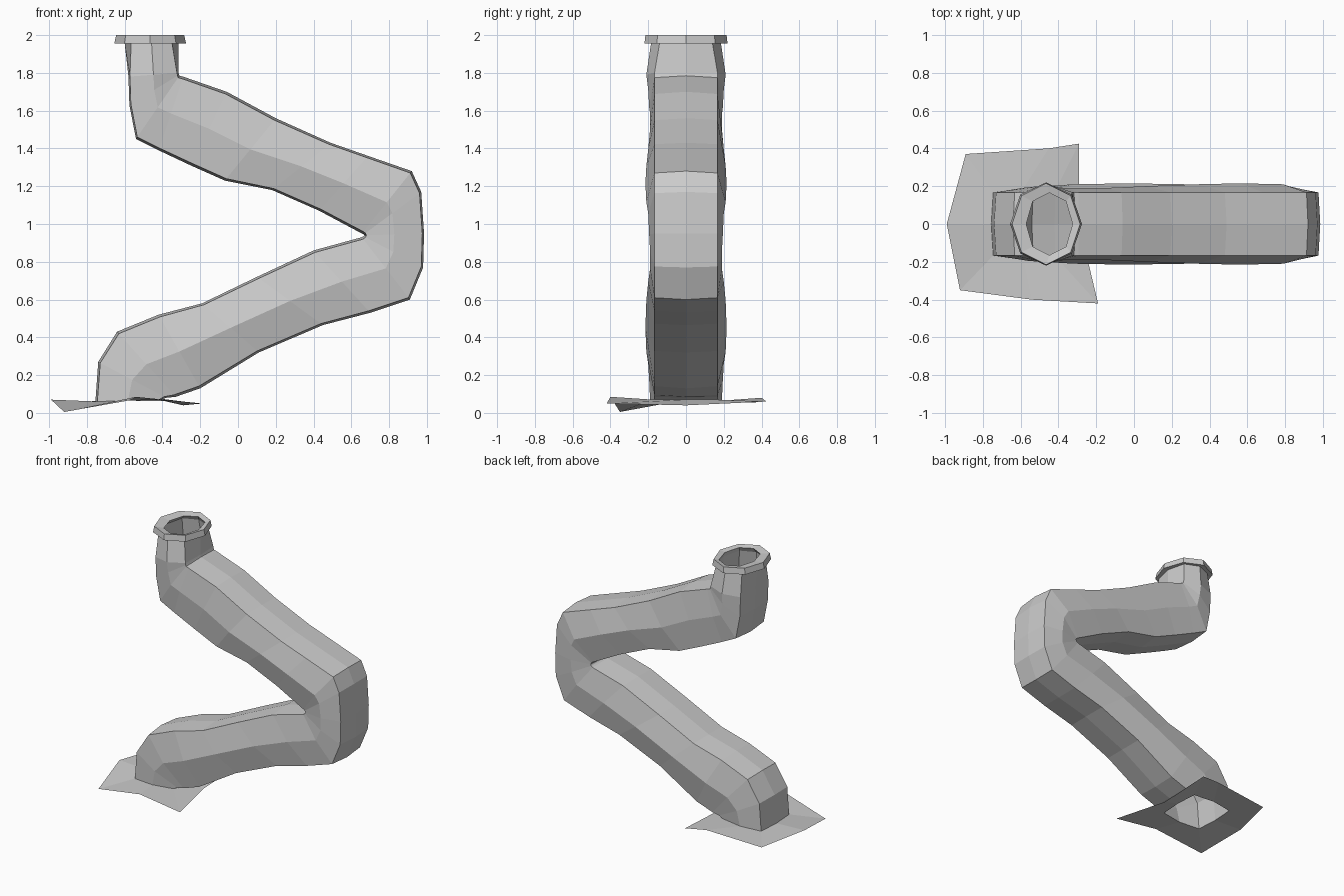
import bpy, bmesh, math

if "Cube" in bpy.data.objects:
    bpy.data.objects.remove(bpy.data.objects["Cube"])


def ring(left, right, corner_y=0.17, mid_y=0.21, inset=0.03):
    """Eight-sided section spanning two points of the side profile."""
    section = [(0, 0), (inset, corner_y), (0.5, mid_y), (1 - inset, corner_y),
               (1, 0), (1 - inset, -corner_y), (0.5, -mid_y), (inset, -corner_y)]
    return [(left[0] + (right[0] - left[0]) * t, y,
             left[1] + (right[1] - left[1]) * t) for t, y in section]


def loft(name, rings, closed=False):
    bm = bmesh.new()
    rows = [[bm.verts.new(p) for p in r] for r in rings]
    if closed:
        rows.append(rows[0])
    for a, b in zip(rows, rows[1:]):
        for i in range(8):
            j = (i + 1) % 8
            bm.faces.new((a[i], a[j], b[j], b[i]))
    bmesh.ops.remove_doubles(bm, verts=bm.verts, dist=0.0005)
    bmesh.ops.recalc_face_normals(bm, faces=bm.faces)
    mesh = bpy.data.meshes.new(name)
    bm.to_mesh(mesh)
    bm.free()
    obj = bpy.data.objects.new(name, mesh)
    bpy.context.collection.objects.link(obj)
    return obj


# Bent pipe: pairs of profile points, from the foot up to the neck
profile = [
    ((-.755, .06), (-.41, .07)),
    ((-.74, .27), (-.38, .08)),
    ((-.64, .43), (-.33, .085)),
    ((-.42, .52), (-.20, .13)),
    ((-.19, .58), (.11, .32)),
    ((.10, .72), (.45, .465)),
    ((.40, .86), (.70, .53)),
    ((.655, .93), (.91, .60)),
    ((.665, .935), (.98, .77)),
    ((.67, .94), (.985, .95)),
    ((.665, .945), (.97, 1.17)),
    ((.655, .95), (.92, 1.28)),
    ((.43, 1.07), (.69, 1.36)),
    ((.18, 1.18), (.49, 1.43)),
    ((-.07, 1.23), (.20, 1.56)),
    ((-.25, 1.31), (-.06, 1.70)),
    ((-.42, 1.39), (-.29, 1.78)),
    ((-.54, 1.45), (-.31, 1.785)),
    ((-.575, 1.63), (-.312, 1.79)),
    ((-.58, 1.78), (-.315, 1.80)),
]
widths = [.19, .195, .20, .21, .215, .21, .20, .19]
pipe_rings = [ring(l, r, 0.167, widths[i % 8]) for i, (l, r) in enumerate(profile)]
neck_top = ring((-.60, 1.957), (-.315, 1.957), .14, .185, .12)
loft("bent_pipe", pipe_rings + [neck_top])

# Uneven sheet spreading out around the foot
skirt = [(-.99, 0, .07), (-.89, .37, .055), (-.45, .40, .08), (-.29, .425, .06),
         (-.29, 0, .04), (-.19, -.42, .05), (-.54, -.40, .085), (-.92, -.35, .005)]
loft("base_skirt", [pipe_rings[0], skirt])

# Flared lip around the open top
loft("top_rim", [
    neck_top,
    ring((-.655, 1.955), (-.275, 1.955), .155, .22, .14),
    ring((-.645, 2.0), (-.285, 2.0), .15, .215, .14),
    ring((-.57, 1.99), (-.325, 1.99), .12, .165, .14),
], closed=True)
